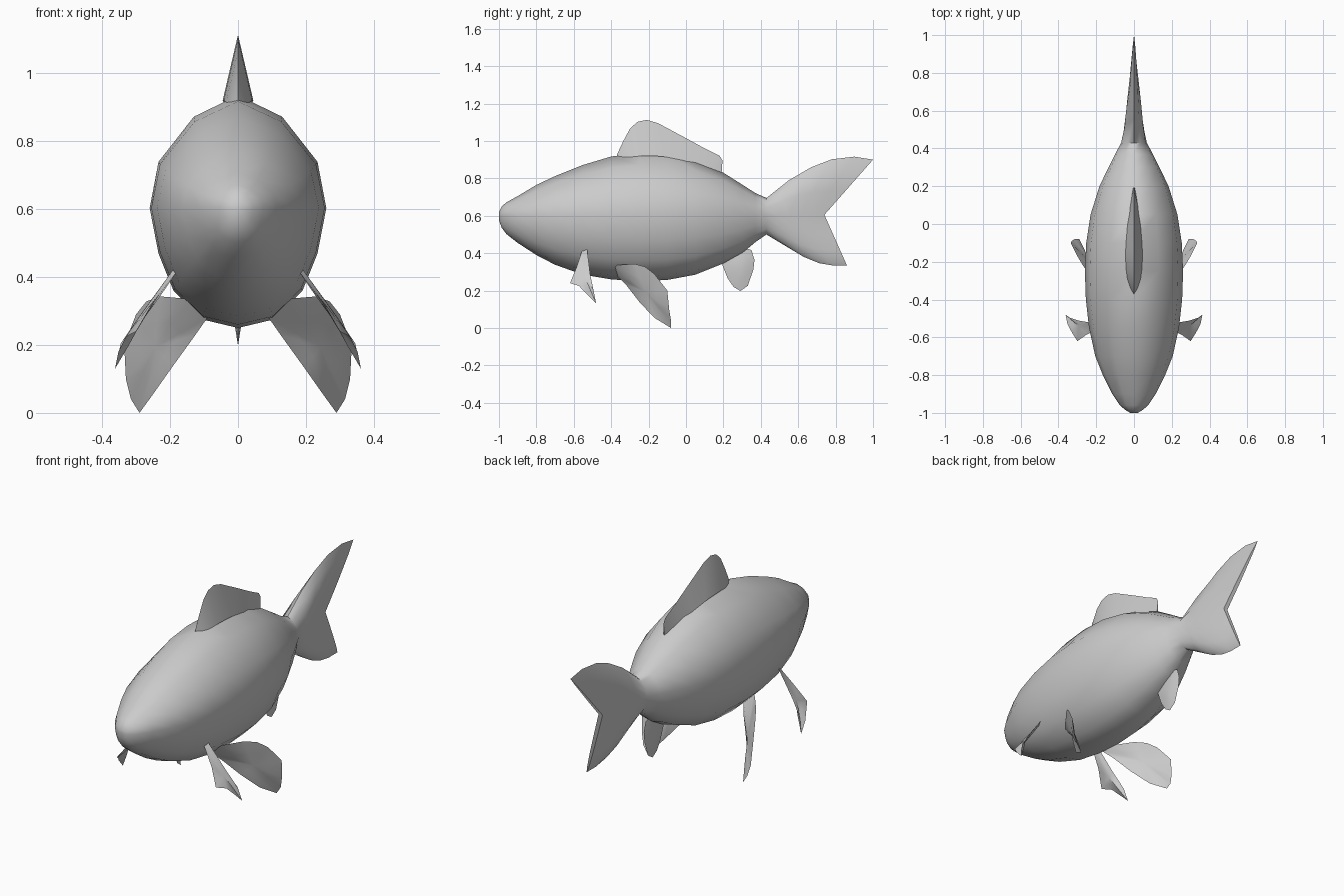
import bpy, bmesh, math
from mathutils import Vector

if "Cube" in bpy.data.objects:
    bpy.data.objects.remove(bpy.data.objects["Cube"])


def finish(name, bm, angle=50, mirror=False):
    bmesh.ops.recalc_face_normals(bm, faces=bm.faces)
    me = bpy.data.meshes.new(name)
    bm.to_mesh(me)
    bm.free()
    ob = bpy.data.objects.new(name, me)
    bpy.context.collection.objects.link(ob)
    if mirror:
        ob.modifiers.new("Mirror", 'MIRROR')
    bpy.ops.object.select_all(action='DESELECT')
    ob.select_set(True)
    bpy.context.view_layer.objects.active = ob
    bpy.ops.object.shade_smooth_by_angle(angle=math.radians(angle))
    return ob


def loft(name, rings, angle=50):
    bm = bmesh.new()
    loops = [[bm.verts.new(p) for p in r] for r in rings]
    n = len(loops[0])
    for a, b in zip(loops, loops[1:]):
        for i in range(n):
            j = (i + 1) % n
            bm.faces.new((a[i], a[j], b[j], b[i]))
    bm.faces.new(loops[0])
    bm.faces.new(loops[-1])
    bmesh.ops.remove_doubles(bm, verts=bm.verts, dist=0.0001)
    return finish(name, bm, angle)


# Half cross-section: (fraction of half width, fraction of height from the mid line)
SECTION = [(0, 1), (.5, .81), (.9, .41), (1, 0), (.9, -.38), (.73, -.69), (.4, -.93), (0, -1)]


def ring(top, mid, bottom, w):
    top, mid, bottom = Vector(top), Vector(mid), Vector(bottom)
    side = []
    for sx, c in SECTION:
        p = mid + ((top - mid) * c if c >= 0 else (bottom - mid) * -c)
        side.append((sx * w, p.x, p.y))
    return side + [(-x, y, z) for x, y, z in side[-2:0:-1]]


# Body: y, top z, bottom z, half width
body = [(-1, .62, .575, .02), (-.985, .65, .535, .045), (-.96, .672, .502, .075),
        (-.9, .705, .455, .115), (-.8, .765, .39, .165), (-.7, .812, .338, .205),
        (-.55, .872, .285, .238), (-.4, .917, .26, .255), (-.25, .935, .25, .26),
        (-.1, .93, .257, .253), (.05, .897, .285, .23), (.2, .83, .345, .183),
        (.3, .767, .40, .135), (.37, .722, .458, .1), (.43, .695, .5, .068)]
rings = [ring((y, t), (y, .603), (y, b), w) for y, t, b, w in body]

# Tail: rings fan out to the upper tip, the fork and the lower tip
tail = [((.55, .79), (.49, .603), (.53, .44), .055), ((.67, .86), (.55, .604), (.63, .38), .046),
        ((.78, .902), (.61, .605), (.71, .347), .037), ((.9, .916), (.675, .605), (.78, .335), .026),
        ((1, .90), (.74, .605), (.86, .335), .012)]
rings += [ring(*s) for s in tail]
loft("body_and_tail", rings)

# Dorsal fin: a wedge, (base y, base z, top y, top z, half width at the base)
dorsal = [(-.37, .905, -.37, .925, .004), (-.34, .91, -.335, 1.0, .02), (-.29, .915, -.30, 1.065, .035),
          (-.24, .92, -.26, 1.102, .042), (-.17, .92, -.21, 1.113, .045), (-.11, .915, -.15, 1.095, .043),
          (-.01, .895, 0, 1.015, .035), (.09, .86, .1, .96, .022), (.15, .84, .18, .92, .012),
          (.19, .82, .195, .895, .005)]
loft("dorsal_fin", [[(w, by, bz), (0, ty, tz), (-w, by, bz)] for by, bz, ty, tz, w in dorsal])


def fin(name, outline, thick, mirror=True):
    """Thin lens: an outline with a raised centre on both sides."""
    bm = bmesh.new()
    pts = [Vector(p) for p in outline]
    c = sum(pts, Vector()) / len(pts)
    n = Vector()
    for a, b in zip(pts, pts[1:] + pts[:1]):
        n += (a - c).cross(b - c)
    n.normalize()
    rim = [bm.verts.new(p) for p in pts]
    for s in (1, -1):
        inner = [bm.verts.new(c + (p - c) * .5 + n * thick * s * .8) for p in pts]
        hub = bm.verts.new(c + n * thick * s)
        for i in range(len(pts)):
            j = (i + 1) % len(pts)
            bm.faces.new((rim[i], rim[j], inner[j], inner[i]))
            bm.faces.new((inner[i], inner[j], hub))
    return finish(name, bm, 50, mirror)


# Front pair of small fins
fin("front_fins", [(.17, -.55, .43), (.25, -.585, .325), (.3, -.62, .24), (.33, -.572, .225),
                   (.352, -.53, .18), (.362, -.48, .13), (.345, -.495, .205),
                   (.29, -.512, .285), (.185, -.53, .43)], .005)

# Large belly fins
fin("belly_fins", [(.14, -.39, .335), (.23, -.275, .343), (.27, -.22, .328), (.3, -.17, .29),
                   (.335, -.1, .2), (.33, -.09, .1), (.315, -.08, .04), (.29, -.08, 0),
                   (.25, -.17, .055), (.19, -.25, .14), (.125, -.32, .23), (.09, -.37, .28)], .008)

# Single rear fin under the body
fin("rear_fin", [(0, .307, .43), (0, .35, .417), (0, .366, .364), (0, .36, .31), (0, .33, .225),
                 (0, .29, .198), (0, .254, .22), (0, .222, .267), (0, .19, .348), (0, .24, .4)], .012, False)
